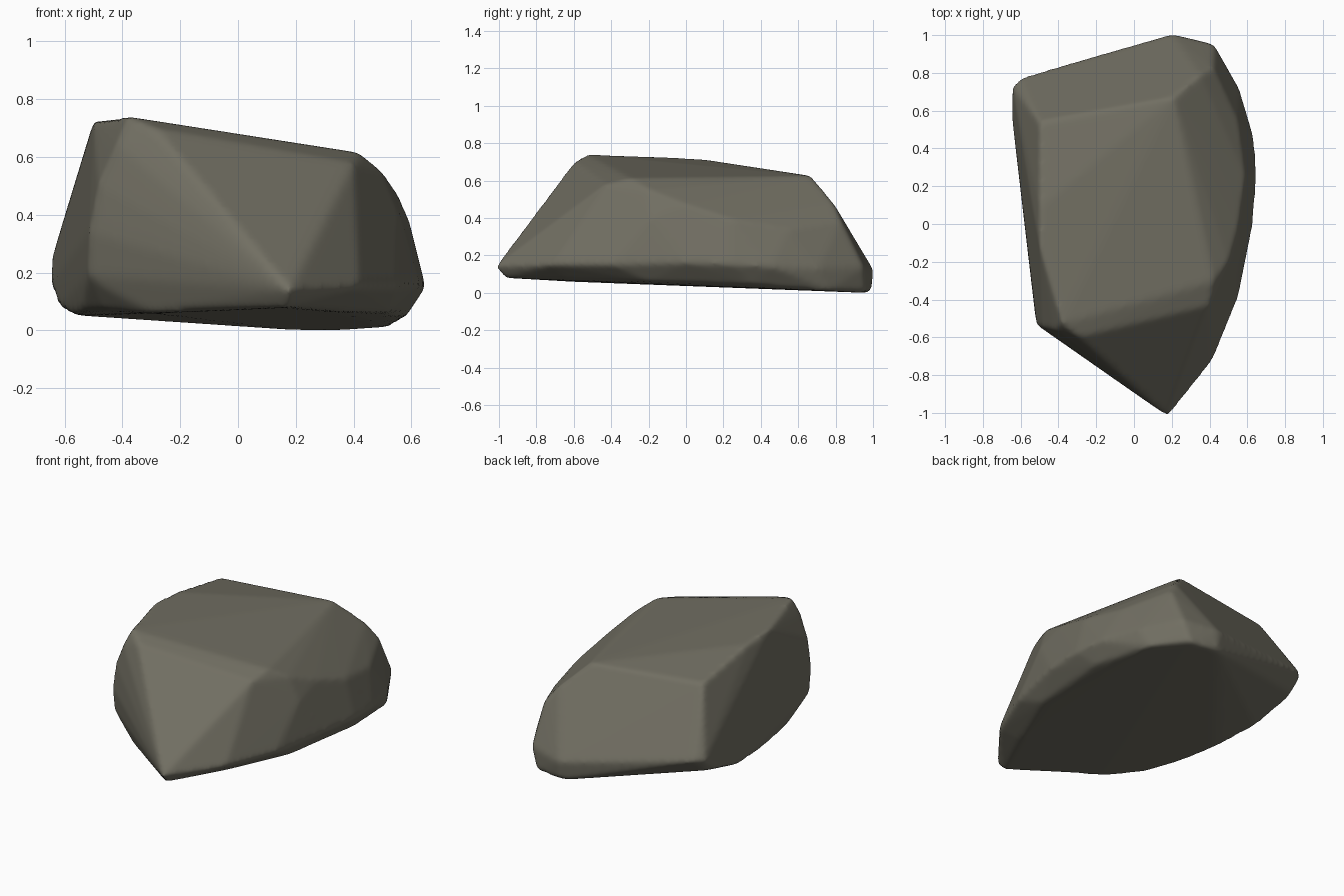
import bpy
import bmesh

if "Cube" in bpy.data.objects:
    bpy.data.objects.remove(bpy.data.objects["Cube"], do_unlink=True)

# One stone colour
stone = bpy.data.materials.new("grey_brown_stone")
stone.use_nodes = True
colour = (0.165, 0.157, 0.122, 1)
stone.diffuse_color = colour
bsdf = next(n for n in stone.node_tree.nodes if n.type == "BSDF_PRINCIPLED")
bsdf.inputs["Base Color"].default_value = colour
bsdf.inputs["Roughness"].default_value = 0.9

# Corners of the boulder, grouped by height
top = [(-.5, -.12, .725), (-.38, -.53, .74), (-.29, -.6, .7), (.4, -.43, .58),
       (.42, -.3, .615), (.21, .67, .625), (-.5, .54, .635), (-.5, .08, .715)]
shoulder = [(.5, -.2, .55), (.555, 0, .47), (.59, .25, .39), (.55, .55, .34),
            (.56, -.18, .4), (.38, -.57, .42), (.35, .79, .48), (.42, .83, .385),
            (-.42, -.56, .645), (-.485, -.545, .5), (-.515, -.535, .34)]
waist = [(.18, -1.02, .14), (.42, -.72, .15), (.55, -.4, .15), (.63, 0, .16),
         (.65, .25, .15), (.635, .46, .14), (.56, .71, .13), (.425, .95, .14),
         (.2, 1.005, .12), (-.6, .775, .25), (-.645, .73, .25), (-.65, .6, .16),
         (-.52, -.51, .19), (-.47, -.53, .15)]
base = [(.17, -.97, .08), (-.3, -.62, .06), (-.46, -.45, .07), (-.54, -.22, .07),
        (-.57, .05, .052), (-.62, .35, .08), (-.61, .68, .16), (.2, .99, 0),
        (.38, .96, 0), (.52, .76, .01), (.58, .35, .045), (.52, -.2, .06),
        (.34, -.62, .065)]

# Stretch the corners into a closed faceted stone
bm = bmesh.new()
for point in top + shoulder + waist + base:
    bm.verts.new(point)
bmesh.ops.convex_hull(bm, input=bm.verts[:])
loose = [v for v in bm.verts if not v.link_faces]
bmesh.ops.delete(bm, geom=loose, context="VERTS")
bmesh.ops.recalc_face_normals(bm, faces=bm.faces[:])
mesh = bpy.data.meshes.new("boulder")
bm.to_mesh(mesh)
bm.free()
boulder = bpy.data.objects.new("boulder", mesh)
bpy.context.collection.objects.link(boulder)
mesh.materials.append(stone)

# Wear the edges round
remesh = boulder.modifiers.new("even_surface", "REMESH")
remesh.mode = "VOXEL"
remesh.voxel_size = 0.016
remesh.use_smooth_shade = True
smooth = boulder.modifiers.new("worn_edges", "SMOOTH")
smooth.factor = 0.5
smooth.iterations = 8
mesh.shade_smooth()
